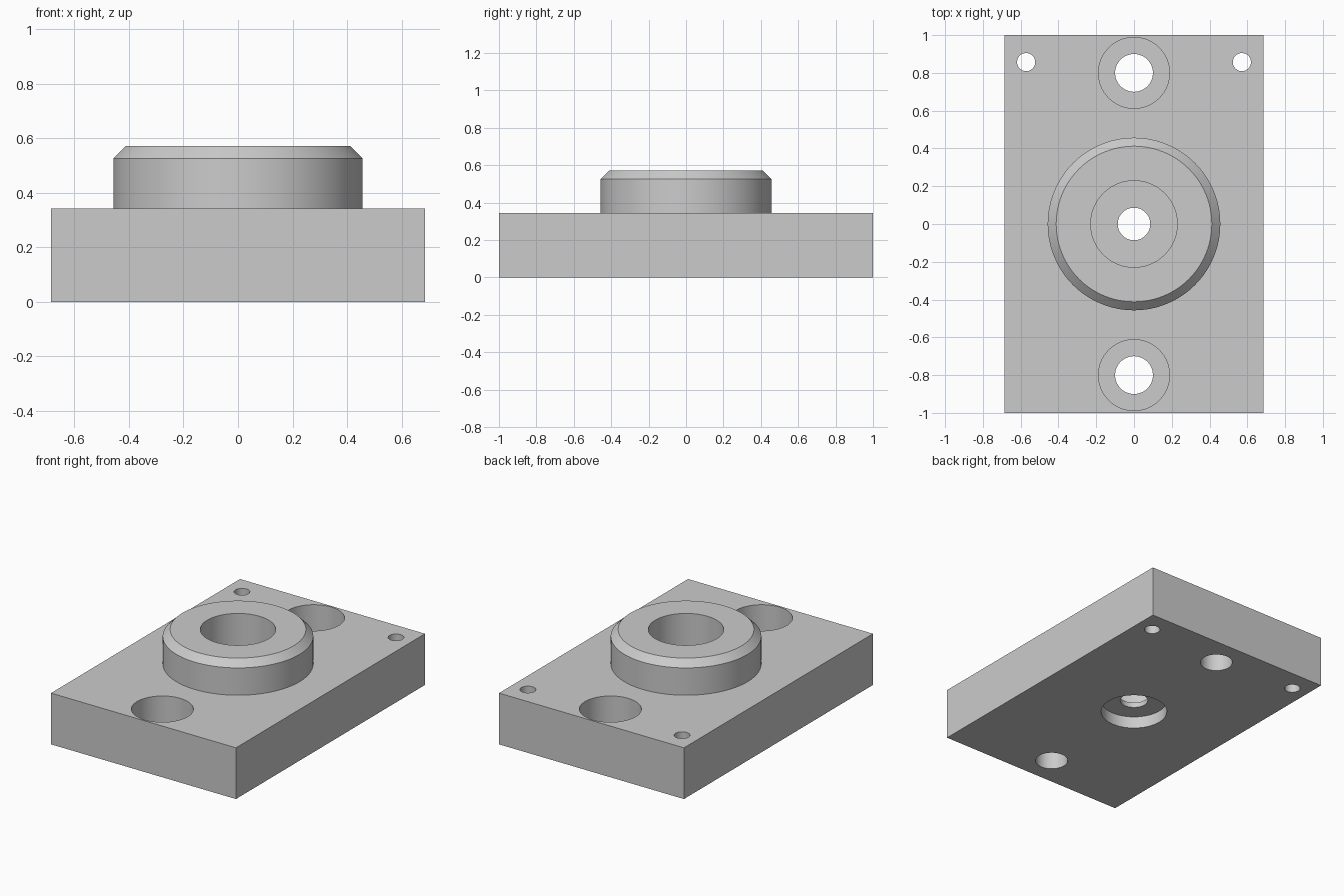
import bpy
import bmesh
import math

cube = bpy.data.objects.get("Cube")
if cube:
    bpy.data.objects.remove(cube, do_unlink=True)

WIDTH, LENGTH, THICK = 1.37, 2.0, 0.343
TOP = 0.571          # top of the boss
OVER = 0.1           # how far cutters poke out of the body
SEGMENTS = 96

grey = bpy.data.materials.new("plain_grey")
grey.use_nodes = True
grey.diffuse_color = (0.6, 0.6, 0.6, 1)
grey.node_tree.nodes["Principled BSDF"].inputs["Base Color"].default_value = grey.diffuse_color


def add_object(name, bm):
    mesh = bpy.data.meshes.new(name)
    bmesh.ops.recalc_face_normals(bm, faces=bm.faces)
    bm.to_mesh(mesh)
    bm.free()
    mesh.materials.append(grey)
    obj = bpy.data.objects.new(name, mesh)
    bpy.context.collection.objects.link(obj)
    return obj


def turned(name, profile, x=0, y=0):
    """Closed solid of revolution from (radius, height) points."""
    bm = bmesh.new()
    rings = []
    for r, z in profile:
        angles = [2 * math.pi * i / SEGMENTS for i in range(SEGMENTS)]
        rings.append([bm.verts.new((x + r * math.cos(a), y + r * math.sin(a), z)) for a in angles])
    for low, high in zip(rings, rings[1:]):
        for i in range(SEGMENTS):
            j = (i + 1) % SEGMENTS
            bm.faces.new((low[i], low[j], high[j], high[i]))
    bm.faces.new(rings[0])
    bm.faces.new(rings[-1])
    obj = add_object(name, bm)
    obj.hide_render = True
    return obj


def combine(body, tool, operation):
    mod = body.modifiers.new(tool.name, "BOOLEAN")
    mod.object = tool
    mod.operation = operation
    mod.solver = "EXACT"
    bpy.context.view_layer.objects.active = body
    bpy.ops.object.modifier_apply(modifier=mod.name)
    bpy.data.objects.remove(tool, do_unlink=True)


# Rectangular plate
bm = bmesh.new()
bmesh.ops.create_cube(bm, size=1)
bmesh.ops.scale(bm, vec=(WIDTH, LENGTH, THICK), verts=bm.verts)
bmesh.ops.translate(bm, vec=(0, 0, THICK / 2), verts=bm.verts)
body = add_object("mounting_plate", bm)

# Round boss with a chamfered rim
R, C = 0.457, 0.045
combine(body, turned("boss", [(R, THICK / 2), (R, TOP - C), (R - C, TOP)]), "UNION")

# Stepped centre bore: bottom recess, thin web, wide upper bore
bore = [(0.205, -OVER), (0.205, 0.08), (0.086, 0.08), (0.086, 0.114),
        (0.229, 0.114), (0.229, TOP + OVER)]
combine(body, turned("centre_bore", bore), "DIFFERENCE")

# Counterbored bolt holes at the two ends
step = THICK - 0.2
bolt = [(0.1, -OVER), (0.1, step), (0.188, step), (0.188, THICK + OVER)]
for side in (-1, 1):
    combine(body, turned("bolt_hole", bolt, 0, side * 0.8), "DIFFERENCE")

# Small through holes in the rear corners
for side in (-1, 1):
    pin = [(0.048, -OVER), (0.048, THICK + OVER)]
    combine(body, turned("pin_hole", pin, side * 0.571, 0.857), "DIFFERENCE")

# Smooth round walls, crisp edges
bpy.ops.object.select_all(action="DESELECT")
body.select_set(True)
bpy.context.view_layer.objects.active = body
bpy.ops.object.shade_smooth_by_angle(angle=math.radians(30))
